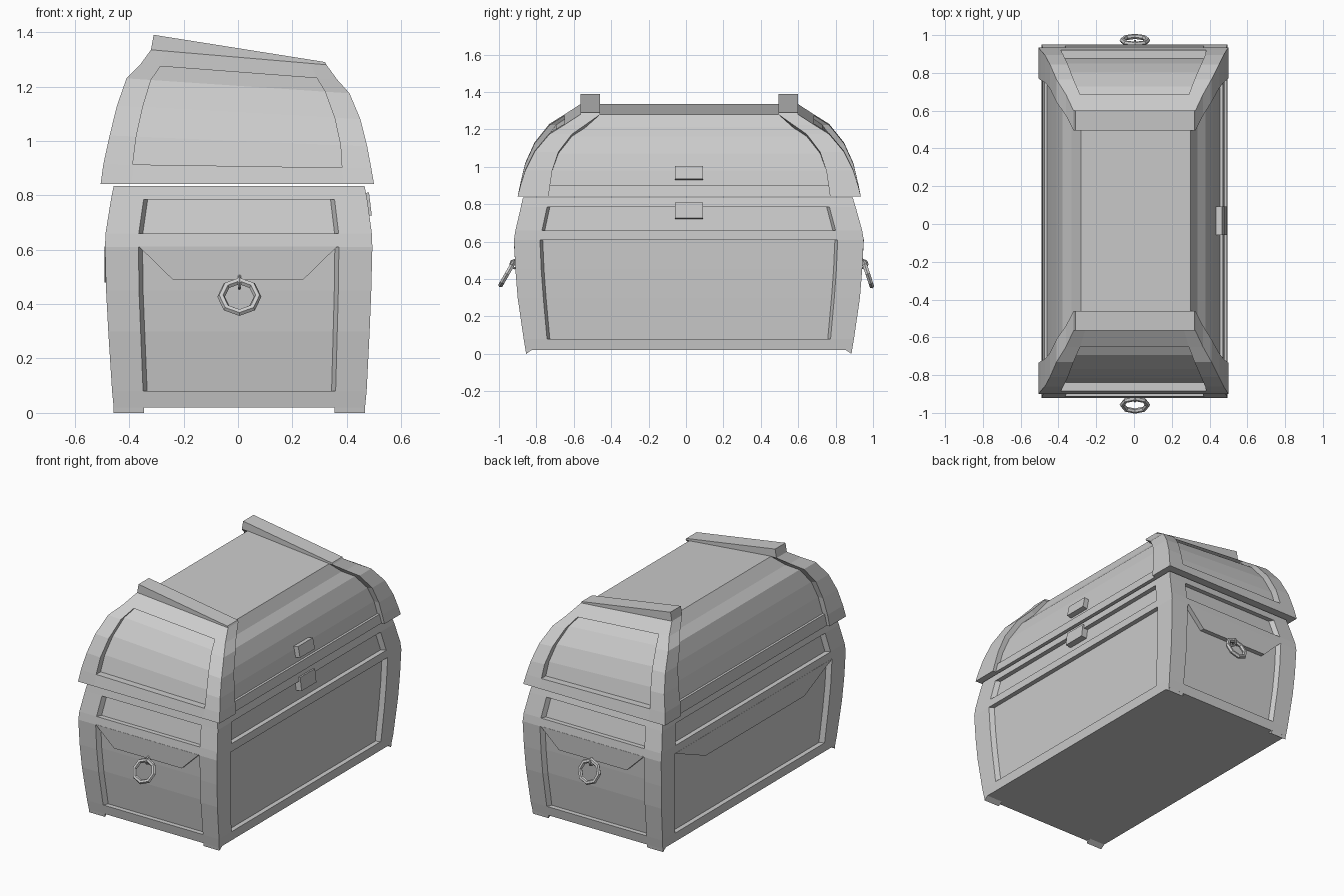
import bpy, bmesh, math
from mathutils import Vector

old = bpy.data.objects.get("Cube")
if old:
    bpy.data.objects.remove(old, do_unlink=True)

grey = bpy.data.materials.new("plain_grey")
grey.use_nodes = True
colour = (0.6, 0.6, 0.6, 1)
grey.diffuse_color = colour
grey.node_tree.nodes["Principled BSDF"].inputs["Base Color"].default_value = colour


def finish(name, bm):
    bmesh.ops.remove_doubles(bm, verts=bm.verts, dist=0.0004)
    bmesh.ops.dissolve_degenerate(bm, edges=bm.edges, dist=0.0002)
    bmesh.ops.recalc_face_normals(bm, faces=bm.faces)
    mesh = bpy.data.meshes.new(name)
    bm.to_mesh(mesh)
    bm.free()
    mesh.materials.append(grey)
    obj = bpy.data.objects.new(name, mesh)
    bpy.context.collection.objects.link(obj)
    return obj


def face(bm, *points):
    bm.faces.new([bm.verts.new(p) for p in points])


def ring(layer):
    """Rectangle loop with two extra points per side for the post edges."""
    zl, zr, x0, x1, y0, y1, px, py = layer
    xy = [(x0, y0), (x0 + px, y0), (x1 - px, y0), (x1, y0), (x1, y0 + py), (x1, y1 - py),
          (x1, y1), (x1 - px, y1), (x0 + px, y1), (x0, y1), (x0, y1 - py), (x0, y0 + py)]
    return [Vector((x, y, zl + (zr - zl) * (x - x0) / (x1 - x0))) for x, y in xy]


def loft(bm, rings, is_open):
    for i in range(len(rings) - 1):
        a, b = rings[i], rings[i + 1]
        for j in range(12):
            k = (j + 1) % 12
            if not is_open(i, j):
                face(bm, a[j], a[k], b[k], b[j])


def recess(bm, rows, moves, taper=0.0, caps=True):
    """Sunken panel behind an opening given as rows of edge points."""
    inner = []
    for (a, b), m in zip(rows, moves):
        t = (b - a).normalized() * taper
        inner.append((a + Vector(m) + t, b + Vector(m) - t))
    for i in range(len(rows) - 1):
        (a, b), (c, d) = rows[i], rows[i + 1]
        (e, f), (g, h) = inner[i], inner[i + 1]
        face(bm, e, f, h, g)
        face(bm, a, e, g, c)
        face(bm, b, f, h, d)
    if caps:
        for i in (0, -1):
            face(bm, rows[i][0], rows[i][1], inner[i][1], inner[i][0])
    return inner


def prism(name, points, move):
    bm = bmesh.new()
    p = [Vector(q) for q in points]
    q = [v + Vector(move) for v in p]
    face(bm, *p)
    face(bm, *reversed(q))
    for i in range(len(p)):
        j = (i + 1) % len(p)
        face(bm, p[i], p[j], q[j], q[i])
    return finish(name, bm)


# Middle segment of each side and its inward direction
SIDES = {1: Vector((0, 1, 0)), 4: Vector((-1, 0, 0)),
         7: Vector((0, -1, 0)), 10: Vector((1, 0, 0))}

# Chest body: bulging box with corner posts, rails and sunken panels
body_layers = [
    (.02, .02, -.457, .467, -.858, .888, .112, .122),
    (.08, .08, -.463, .473, -.868, .898, .114, .125),
    (.30, .30, -.477, .484, -.900, .930, .119, .137),
    (.45, .45, -.485, .490, -.912, .942, .121, .138),
    (.61, .61, -.489, .494, -.920, .950, .123, .139),
    (.66, .66, -.487, .492, -.912, .942, .122, .142),
    (.785, .785, -.467, .475, -.883, .907, .120, .140),
    (.835, .835, -.457, .465, -.872, .892, .116, .135)]
rings = [ring(l) for l in body_layers]
bm = bmesh.new()
loft(bm, rings, lambda i, j: j in SIDES and i in (1, 2, 3, 5))
face(bm, *rings[0])
face(bm, *rings[-1])
for j, inward in SIDES.items():
    for group in ((1, 2, 3, 4), (5, 6)):
        rows = [(rings[i][j], rings[i][j + 1]) for i in group]
        recess(bm, rows, [inward * .03] * len(rows), taper=.015)
finish("chest_body", bm)

# Lid: tilted hipped dome with raised corner trims and cross beams
lid_layers = [
    (.842, .842, -.505, .500, -.900, .935, .115, .165),
    (.915, .900, -.495, .490, -.885, .920, .108, .158),
    (1.02, .980, -.472, .475, -.860, .895, .098, .145),
    (1.13, 1.08, -.445, .450, -.810, .845, .095, .128),
    (1.23, 1.175, -.410, .410, -.730, .765, .090, .120),
    (1.28, 1.225, -.360, .365, -.650, .685, .075, .112),
    (1.335, 1.28, -.320, .325, -.565, .600, .060, .105),
    (1.39, 1.29, -.310, .320, -.565, .600, .050, .105)]
rings = [ring(l) for l in lid_layers]
bm = bmesh.new()
loft(bm, rings, lambda i, j: j in (4, 10) or (j in (1, 7) and 1 <= i <= 4))
top = rings[-1]
face(bm, *[top[i] for i in (11, 0, 1, 2, 3, 4)])
face(bm, *[top[i] for i in (5, 6, 7, 8, 9, 10)])
for j in (1, 7):
    rows = [(rings[i][j], rings[i][j + 1]) for i in range(1, 6)]
    recess(bm, rows, [SIDES[j] * d for d in (.045, .045, .042, .036, .03)])
# Sunken centre runs from one lower rail over the top to the other
order = (0, 1, 1, 2, 3, 4, 5, 6, 7)
depth = (.02, .02, .035, .035, .034, .032, .03)
drop = (0, 0, 0, 0, -.008, -.012, -.015)
left = [(rings[i][11], rings[i][10]) for i in order]
right = [(rings[i][4], rings[i][5]) for i in order]
left_move = [(d, 0, z) for d, z in zip(depth, drop)] + [(.04, 0, 0), (.035, 0, -.054)]
right_move = [(-d, 0, z) for d, z in zip(depth, drop)] + [(-.025, 0, 0), (-.025, 0, -.009)]
inner = recess(bm, left + right[::-1], left_move + right_move[::-1], caps=False)
r = rings[0]
face(bm, *r[0:5], inner[-1][0], inner[-1][1], *r[5:11], inner[0][1], inner[0][0], r[11])
finish("lid", bm)

# Tapered plates hanging from the middle rail
for name, y, s in (("front", -.921, 1), ("back", .951, -1)):
    prism(name + "_handle_plate",
          [(-.365, y, .612), (.365, y, .612), (.24, y + s * .007, .49), (-.24, y + s * .007, .49)],
          (0, s * .04, 0))
prism("left_hand_plate",
      [(-.49, -.78, .612), (-.49, .81, .612), (-.49, .50, .48), (-.49, -.50, .48)], (.04, 0, 0))

# Pointed feet under the corner posts
for y, s in ((-.858, 1), (.888, -1)):
    for x in (-.457, .355):
        prism("corner_foot", [(x, y, .022), (x, y + s * .003, 0), (x, y + s * .035, .022)],
              (.112, 0, 0))


def box(name, loc, size, tilt):
    bpy.ops.mesh.primitive_cube_add(size=1, location=loc, rotation=(0, tilt, 0))
    o = bpy.context.object
    o.name, o.scale = name, size
    o.data.materials.append(grey)


# Latch halves
box("lid_latch", (.457, .017, .967), (.035, .15, .07), -.2)
box("body_latch", (.462, .017, .765), (.05, .15, .085), -.12)


def torus(name, loc, rot, major, minor, count):
    bpy.ops.mesh.primitive_torus_add(location=loc, rotation=rot, major_segments=count,
                                     minor_segments=6, major_radius=major, minor_radius=minor)
    o = bpy.context.object
    o.name = name
    o.data.materials.append(grey)


# Ring handles with their staples
for name, y, tilt, mount in (("front", -.957, -.52, -.917), ("back", .972, .32, .948)):
    torus(name + "_ring", (.005, y, .427), (math.pi / 2 + tilt, 0, 0), .067, .014, 8)
    torus(name + "_staple", (.005, mount, .48), (math.pi / 2, 0, math.pi / 2), .022, .006, 8)
